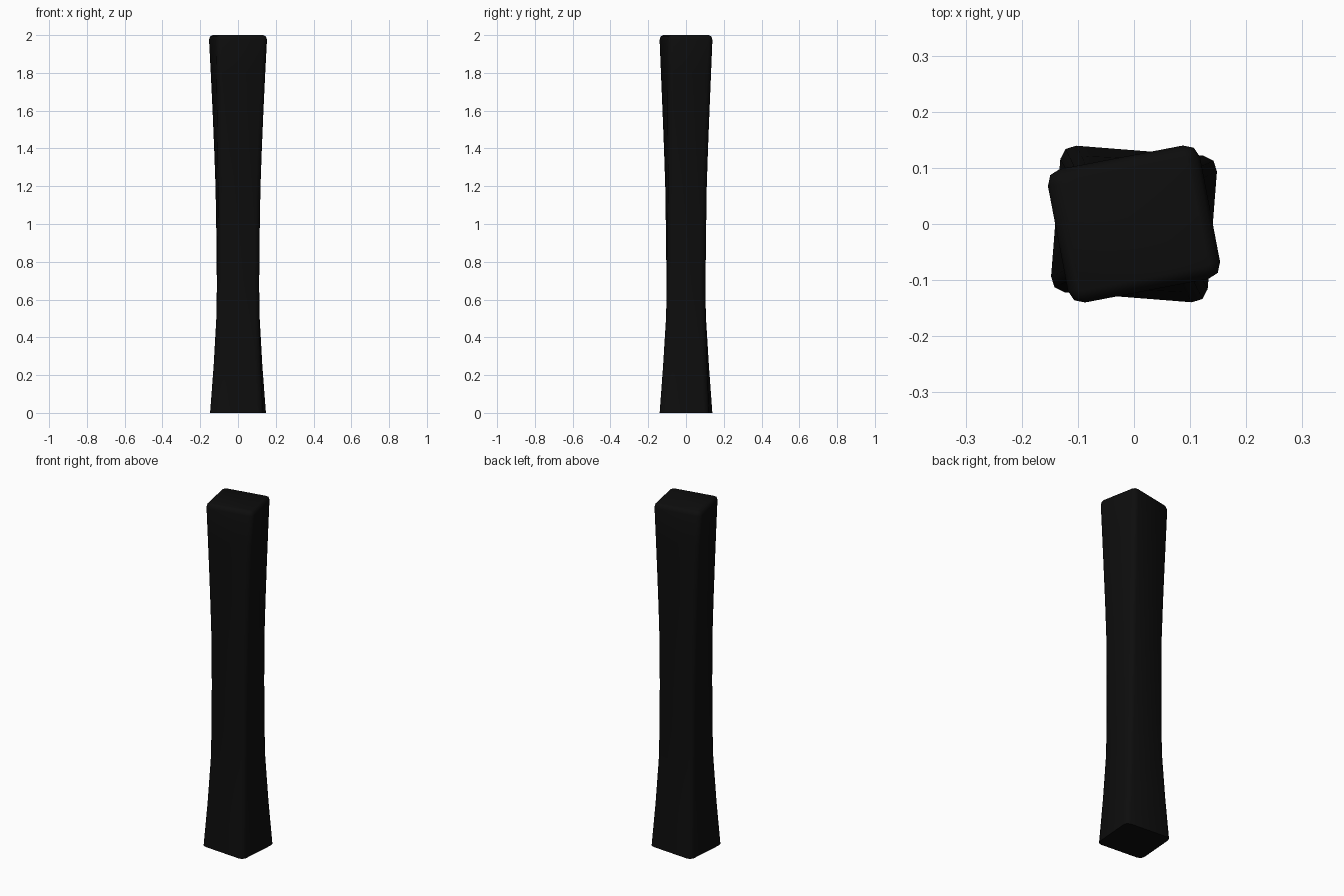
import bpy, bmesh, math

if "Cube" in bpy.data.objects:
    bpy.data.objects.remove(bpy.data.objects["Cube"])

# height, half width (x), half depth (y)
PROFILE = [(0.0, .140, .131), (.25, .125, .117), (.5, .114, .105), (.7, .111, .102),
           (.95, .111, .102), (1.2, .113, .103), (1.4, .118, .107), (1.6, .124, .112),
           (1.8, .131, .117), (1.975, .138, .121)]
TWIST0, TWIST1 = math.radians(-4.5), math.radians(11)


def ring(bm, z, a, b, r, inset=0.0):
    """Twisted rectangle with rounded corners."""
    t = TWIST0 + (TWIST1 - TWIST0) * z / 2
    verts = []
    for i, (sx, sy) in enumerate([(1, 1), (-1, 1), (-1, -1), (1, -1)]):
        for k in range(3):
            ang = math.pi / 2 * (i + k / 2)
            x = sx * (a - r) + (r - inset) * math.cos(ang)
            y = sy * (b - r) + (r - inset) * math.sin(ang)
            verts.append(bm.verts.new((x * math.cos(t) - y * math.sin(t),
                                       x * math.sin(t) + y * math.cos(t), z)))
    return verts


# twisted, waisted post with a softened top rim
bm = bmesh.new()
rings = [ring(bm, z, a, b, .026) for z, a, b in PROFILE]
_, a, b = PROFILE[-1]
rings.append(ring(bm, 1.993, a, b, .026, .006))
rings.append(ring(bm, 2.0, a, b, .026, .02))
for lo, hi in zip(rings, rings[1:]):
    n = len(lo)
    for i in range(n):
        j = (i + 1) % n
        bm.faces.new((lo[i], lo[j], hi[j], hi[i]))
bm.faces.new(rings[0][::-1])
bm.faces.new(rings[-1])
mesh = bpy.data.meshes.new("twisted_post")
bm.to_mesh(mesh)
bm.free()
post = bpy.data.objects.new("twisted_post", mesh)
bpy.context.collection.objects.link(post)

# black finish
mat = bpy.data.materials.new("black")
mat.diffuse_color = (.004, .004, .004, 1)
mat.use_nodes = True
mat.node_tree.nodes["Principled BSDF"].inputs["Base Color"].default_value = mat.diffuse_color
mesh.materials.append(mat)

bpy.context.view_layer.objects.active = post
post.select_set(True)
bpy.ops.object.shade_smooth_by_angle(angle=math.radians(50))
